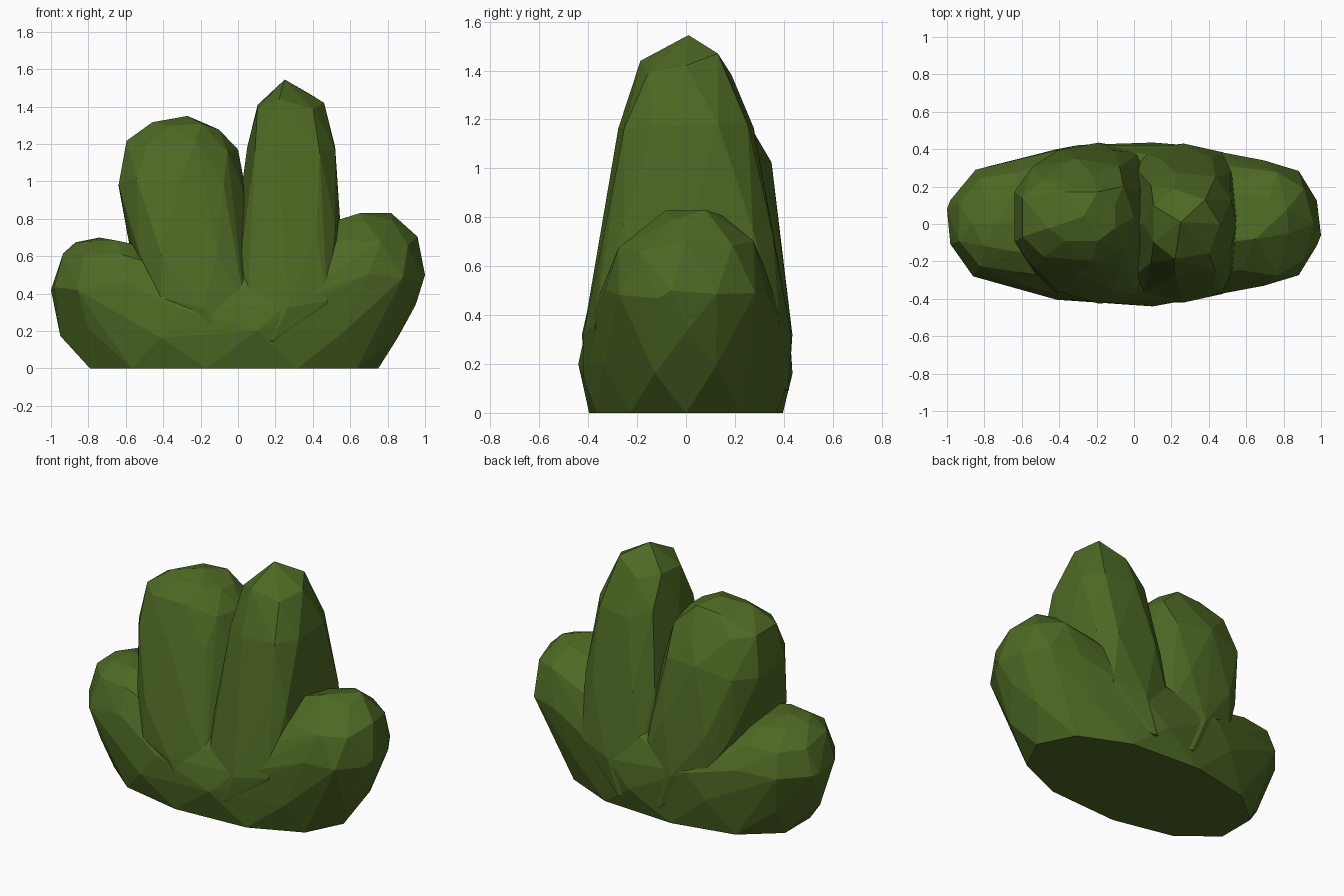
import bpy, bmesh, math, random

random.seed(4)
green = bpy.data.materials.new("leaf green")
green.diffuse_color = (0.075, 0.14, 0.017, 1)

# flat-bottomed foot shared by the two low lobes: (z, xmin, xmax, ymin, ymax, sides, power)
FOOT = [
    (0.00, -0.82, 0.75, -0.40, 0.40, 11, 2.2),
    (0.19, -0.95, 0.89, -0.445, 0.44, 11, 2.0),
    (0.34, -0.98, 0.95, -0.43, 0.445, 10, 1.9),
]


def lump(name, rings, tips=()):
    """Faceted convex lump from rings (z, xmin, xmax, ymin, ymax, sides, power) and tip points."""
    bm = bmesh.new()
    for k, (z, x0, x1, y0, y1, n, power) in enumerate(rings):
        cx, cy, rx, ry = (x0 + x1) / 2, (y0 + y1) / 2, (x1 - x0) / 2, (y1 - y0) / 2
        for i in range(n):
            a = 2 * math.pi * (i + 0.5 * (k % 2)) / n
            c, s = math.cos(a), math.sin(a)
            x = cx + rx * math.copysign(abs(c) ** (2 / power), c)
            y = cy + ry * math.copysign(abs(s) ** (2 / power), s)
            dz = random.uniform(-0.03, 0.03) if z > 0.4 else 0.03 * math.sin(i * 2.4) * (z > 0.1)
            bm.verts.new((x, y, z + dz))
    for p in tips:
        bm.verts.new(p)
    res = bmesh.ops.convex_hull(bm, input=bm.verts[:])
    junk = [g for g in set(res["geom_interior"] + res["geom_unused"])
            if isinstance(g, bmesh.types.BMVert)]
    bmesh.ops.delete(bm, geom=junk, context='VERTS')
    bmesh.ops.dissolve_limit(bm, angle_limit=math.radians(2), verts=bm.verts[:], edges=bm.edges[:])
    bmesh.ops.recalc_face_normals(bm, faces=bm.faces[:])
    me = bpy.data.meshes.new(name)
    bm.to_mesh(me)
    bm.free()
    me.materials.append(green)
    ob = bpy.data.objects.new(name, me)
    bpy.context.collection.objects.link(ob)
    return ob


# low lobe on the left, with the foot
lump("left_low_lobe", FOOT + [
    (0.44, -1.00, -0.20, -0.33, 0.35, 10, 2.2),
    (0.59, -0.95, -0.40, -0.26, 0.28, 9, 2.2),
    (0.66, -0.87, -0.50, -0.15, 0.15, 7, 2),
], [(-0.74, 0.0, 0.70), (-1.0, 0.08, 0.42), (-0.86, -0.28, 0.42)])

# low lobe on the right, with the foot
lump("right_low_lobe", FOOT + [
    (0.48, 0.40, 0.99, -0.33, 0.34, 10, 2.3),
    (0.68, 0.46, 0.96, -0.28, 0.28, 9, 2.3),
    (0.79, 0.55, 0.84, -0.13, 0.15, 7, 2),
], [(0.65, -0.08, 0.83), (0.82, 0.08, 0.83), (1.0, -0.06, 0.5)])

# broad tall lobe left of centre
lump("left_tall_lobe", [
    (0.12, -0.40, 0.20, -0.42, 0.42, 8, 2.8),
    (0.35, -0.50, 0.12, -0.425, 0.435, 10, 3.2),
    (0.62, -0.57, 0.05, -0.37, 0.405, 10, 3.2),
    (1.00, -0.65, 0.03, -0.27, 0.35, 10, 2.8),
    (1.19, -0.61, 0.00, -0.20, 0.27, 9, 2.6),
    (1.29, -0.47, -0.09, -0.10, 0.18, 8, 2.4),
], [(-0.27, 0.04, 1.35)])

# tallest lobe right of centre
lump("right_tall_lobe", [
    (0.12, -0.10, 0.46, -0.42, 0.42, 8, 2.8),
    (0.35, -0.02, 0.55, -0.42, 0.43, 10, 3.6),
    (0.75, 0.00, 0.55, -0.345, 0.365, 10, 3.6),
    (1.19, 0.05, 0.53, -0.28, 0.28, 9, 2.8),
    (1.41, 0.09, 0.46, -0.19, 0.19, 7, 2.5),
], [(0.25, 0.01, 1.545), (0.38, 0.13, 1.47)])
